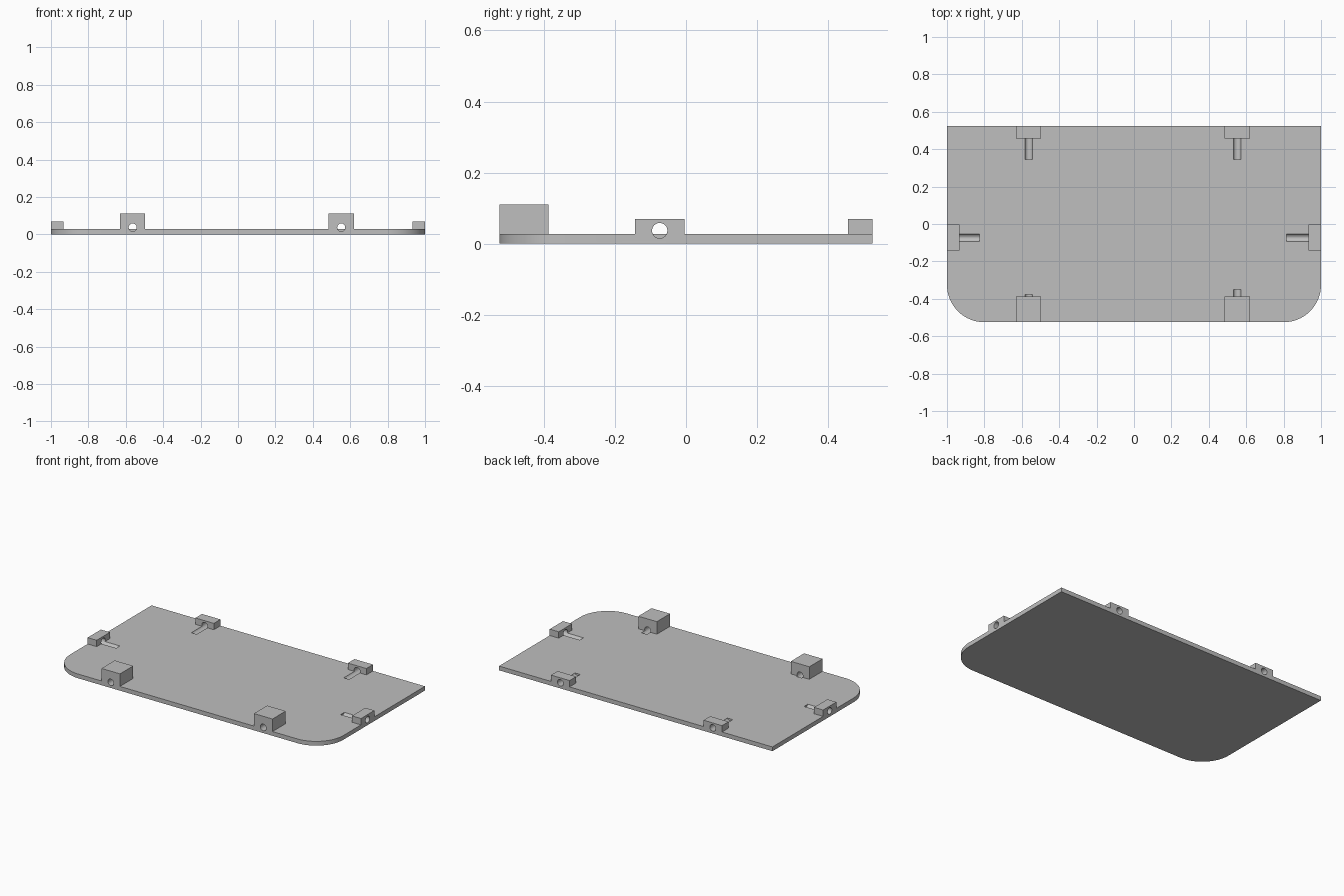
import bpy, bmesh, math
from mathutils import Matrix, Vector

if "Cube" in bpy.data.objects:
    bpy.data.objects.remove(bpy.data.objects["Cube"])

grey = bpy.data.materials.new("plain_grey")
grey.diffuse_color = (0.52, 0.52, 0.52, 1)
grey.use_nodes = True
grey.node_tree.nodes["Principled BSDF"].inputs["Base Color"].default_value = grey.diffuse_color

HALF_Y, THICK, CORNER = 0.525, 0.028, 0.2
HOLE_R, HOLE_Z = 0.0215, 0.037


def finish(name, bm):
    bmesh.ops.recalc_face_normals(bm, faces=bm.faces)
    mesh = bpy.data.meshes.new(name)
    bm.to_mesh(mesh)
    bm.free()
    mesh.materials.append(grey)
    obj = bpy.data.objects.new(name, mesh)
    bpy.context.collection.objects.link(obj)
    return obj


def drill(name, start, end):
    """Hidden cylinder running between two points (x, y) at hole height."""
    a, b = Vector((*start, HOLE_Z)), Vector((*end, HOLE_Z))
    turn = (b - a).to_track_quat('Z', 'Y').to_matrix().to_4x4()
    bm = bmesh.new()
    bmesh.ops.create_cone(bm, cap_ends=True, segments=32, radius1=HOLE_R, radius2=HOLE_R,
                          depth=(b - a).length, matrix=Matrix.Translation((a + b) / 2) @ turn)
    obj = finish(name, bm)
    obj.hide_render = True
    obj.hide_set(True)
    return obj


def cut(obj, cutter):
    mod = obj.modifiers.new("hole", 'BOOLEAN')
    mod.operation, mod.solver, mod.object = 'DIFFERENCE', 'EXACT', cutter


def smooth(obj):
    bpy.ops.object.select_all(action='DESELECT')
    obj.select_set(True)
    bpy.context.view_layer.objects.active = obj
    bpy.ops.object.shade_smooth_by_angle(angle=math.radians(30))


# Base plate: square back corners, rounded front corners
outline = [(1, HALF_Y), (-1, HALF_Y)]
for cx, first in ((-1 + CORNER, 180), (1 - CORNER, 270)):
    for i in range(17):
        t = math.radians(first + 90 * i / 16)
        outline.append((cx + CORNER * math.cos(t), -HALF_Y + CORNER + CORNER * math.sin(t)))
bm = bmesh.new()
face = bm.faces.new([bm.verts.new((x, y, 0)) for x, y in outline])
top = bmesh.ops.extrude_face_region(bm, geom=[face])["geom"]
bmesh.ops.translate(bm, vec=(0, 0, THICK), verts=[v for v in top if isinstance(v, bmesh.types.BMVert)])
plate = finish("base_plate", bm)

# Mounting blocks: name, x range, y range, top height, drill start, drill end
LEFT, RIGHT = (-0.631, -0.496), (0.484, 0.62)
blocks = [
    ("front_left_block", LEFT, (-HALF_Y, -0.387), 0.111, (-0.563, -0.6), (-0.563, -0.376)),
    ("front_right_block", RIGHT, (-HALF_Y, -0.387), 0.111, (0.552, -0.6), (0.552, -0.351)),
    ("back_left_block", LEFT, (0.456, HALF_Y), 0.07, (-0.563, 0.6), (-0.563, 0.344)),
    ("back_right_block", RIGHT, (0.456, HALF_Y), 0.07, (0.552, 0.6), (0.552, 0.344)),
    ("left_side_block", (-1, -0.934), (-0.143, -0.004), 0.07, (-1.1, -0.074), (-0.826, -0.074)),
    ("right_side_block", (0.934, 1), (-0.143, -0.004), 0.07, (1.1, -0.074), (0.816, -0.074)),
]
for name, (x0, x1), (y0, y1), z1, start, end in blocks:
    bm = bmesh.new()
    centre = Matrix.Translation(((x0 + x1) / 2, (y0 + y1) / 2, (THICK + z1) / 2))
    bmesh.ops.create_cube(bm, size=1, matrix=centre @ Matrix.Diagonal((x1 - x0, y1 - y0, z1 - THICK, 1)))
    block = finish(name, bm)
    # Each drill bores the block and leaves a groove in the plate
    cutter = drill(name + "_drill", start, end)
    smooth(block)
    cut(block, cutter)
    cut(plate, cutter)
smooth(plate)
